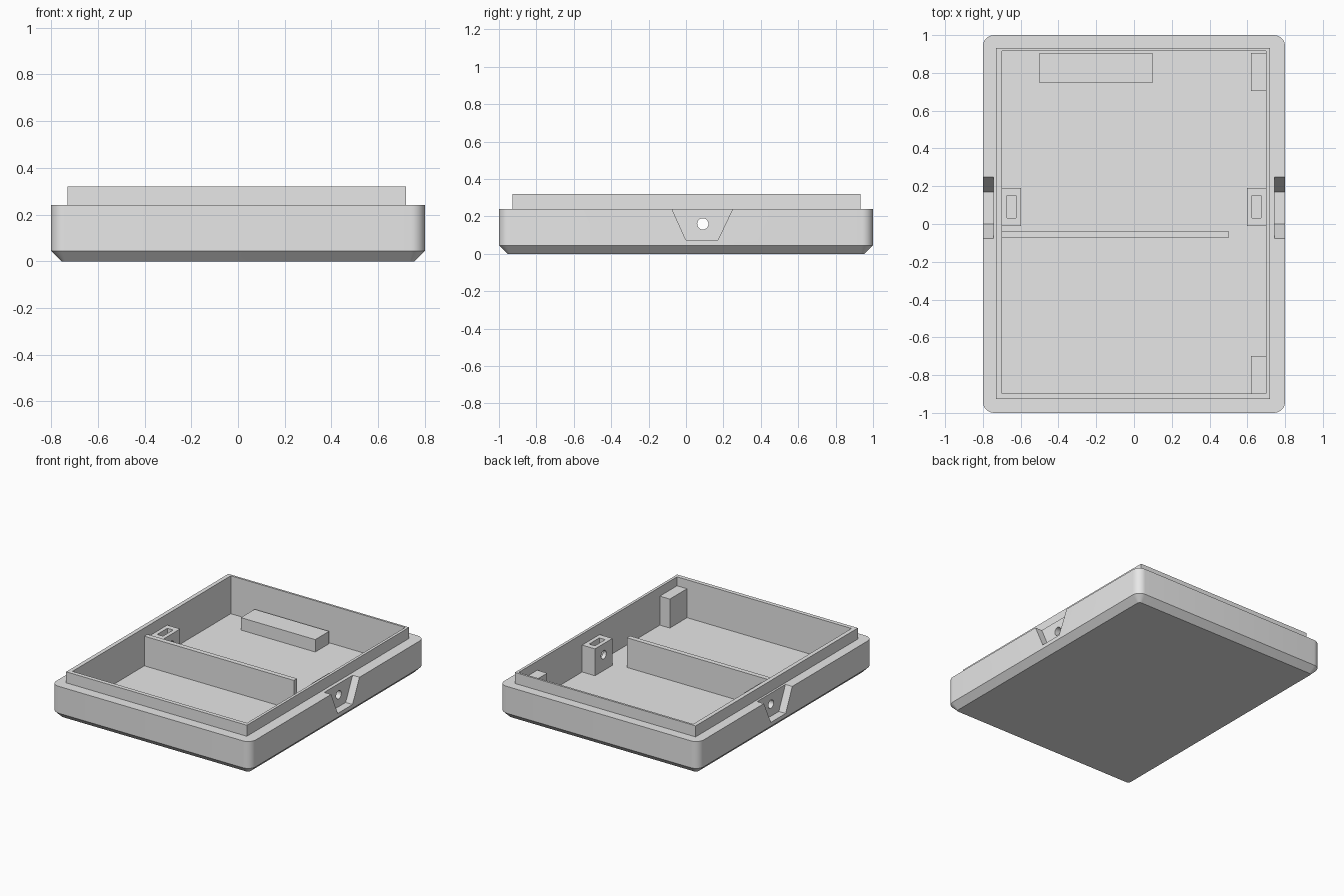
import bpy, bmesh, math
from mathutils import Matrix

cube = bpy.data.objects.get("Cube")
if cube:
    bpy.data.objects.remove(cube, do_unlink=True)

FLOOR, RIM, TOP = 0.045, 0.24, 0.32
HOLE_Y, HOLE_Z = 0.09, 0.16

grey = bpy.data.materials.new("light_grey")
grey.use_nodes = True
grey.diffuse_color = (0.8, 0.8, 0.8, 1)
grey.node_tree.nodes["Principled BSDF"].inputs["Base Color"].default_value = (0.8, 0.8, 0.8, 1)


def finish(name, bm):
    bmesh.ops.recalc_face_normals(bm, faces=bm.faces)
    mesh = bpy.data.meshes.new(name)
    bm.to_mesh(mesh)
    bm.free()
    mesh.materials.append(grey)
    obj = bpy.data.objects.new(name, mesh)
    bpy.context.collection.objects.link(obj)
    return obj


def loft(name, rings):
    """Skin a stack of closed point rings and cap both ends."""
    bm = bmesh.new()
    rows = [[bm.verts.new(p) for p in ring] for ring in rings]
    n = len(rows[0])
    for low, high in zip(rows, rows[1:]):
        for i in range(n):
            j = (i + 1) % n
            bm.faces.new((low[i], low[j], high[j], high[i]))
    bm.faces.new(rows[0][::-1])
    bm.faces.new(rows[-1])
    return finish(name, bm)


def box(name, x, y, z):
    return loft(name, [[(x[0], y[0], h), (x[1], y[0], h), (x[1], y[1], h), (x[0], y[1], h)] for h in z])


def rounded_ring(hx, hy, r, z, steps=8):
    pts = []
    for quarter, (sx, sy) in enumerate([(1, 1), (-1, 1), (-1, -1), (1, -1)]):
        for k in range(steps + 1):
            a = (quarter + k / steps) * math.pi / 2
            pts.append((sx * (hx - r) + r * math.cos(a), sy * (hy - r) + r * math.sin(a), z))
    return pts


def rod(name, radius, length):
    bm = bmesh.new()
    bmesh.ops.create_cone(bm, cap_ends=True, segments=32, radius1=radius, radius2=radius, depth=length,
                          matrix=Matrix.Translation((0, HOLE_Y, HOLE_Z)) @ Matrix.Rotation(math.pi / 2, 4, 'Y'))
    return finish(name, bm)


def boolean(target, tool, operation='DIFFERENCE'):
    tool.hide_render = True
    mod = target.modifiers.new(operation.title(), 'BOOLEAN')
    mod.operation, mod.object, mod.solver = operation, tool, 'EXACT'
    with bpy.context.temp_override(object=target, active_object=target):
        bpy.ops.object.modifier_apply(modifier=mod.name)
    bpy.data.objects.remove(tool, do_unlink=True)


# Tray: chamfered, round-cornered body with a raised inner lip, hollowed out
tray = loft("tray", [rounded_ring(0.755, 0.955, 0.02, 0),
                     rounded_ring(0.8, 1.0, 0.06, 0.045),
                     rounded_ring(0.8, 1.0, 0.06, RIM)])
boolean(tray, box("lip_blank", (-0.73, 0.72), (-0.927, 0.932), (0.1, TOP)), 'UNION')
boolean(tray, box("cavity_cutter", (-0.7, 0.7), (-0.897, 0.917), (FLOOR, 0.5)))

# Tapered side notches
for side in (-1, 1):
    profile = [(0.0, 0.073), (0.17, 0.073), (0.264, 0.27), (-0.089, 0.27)]
    boolean(tray, loft("notch_cutter", [[(side * x, y, z) for y, z in profile] for x in (0.745, 0.9)]))

# Screw towers with a nut slot and cross hole, one on each side wall
towers = []
for side, label in ((-1, "right"), (1, "left")):
    xs = sorted((side * 0.597, side * 0.705))
    tower = box(label + "_screw_tower", xs, (-0.01, 0.19), (FLOOR - 0.005, RIM))
    slot = sorted((side * 0.625, side * 0.672))
    boolean(tower, box("slot_cutter", slot, (0.033, 0.15), (0.1, 0.3)))
    towers.append(tower)

# Screw hole straight through both walls and towers
for part in [tray] + towers:
    boolean(part, rod("hole_cutter", 0.03, 2))

# Divider, rear block and corner posts on the floor
base = FLOOR - 0.005
box("divider_wall", (-0.705, 0.5), (-0.073, -0.037), (base, 0.26))
box("rear_block", (-0.5, 0.097), (0.747, 0.905), (base, 0.135))
box("rear_corner_post", (0.62, 0.705), (0.705, 0.905), (base, 0.255))
box("front_corner_post", (0.62, 0.705), (-0.9, -0.7), (base, 0.255))

# Smooth the round corners and holes, keep the other edges sharp
bpy.ops.object.select_all(action='DESELECT')
for part in [tray] + towers:
    part.select_set(True)
bpy.context.view_layer.objects.active = tray
bpy.ops.object.shade_smooth_by_angle(angle=math.radians(30))
